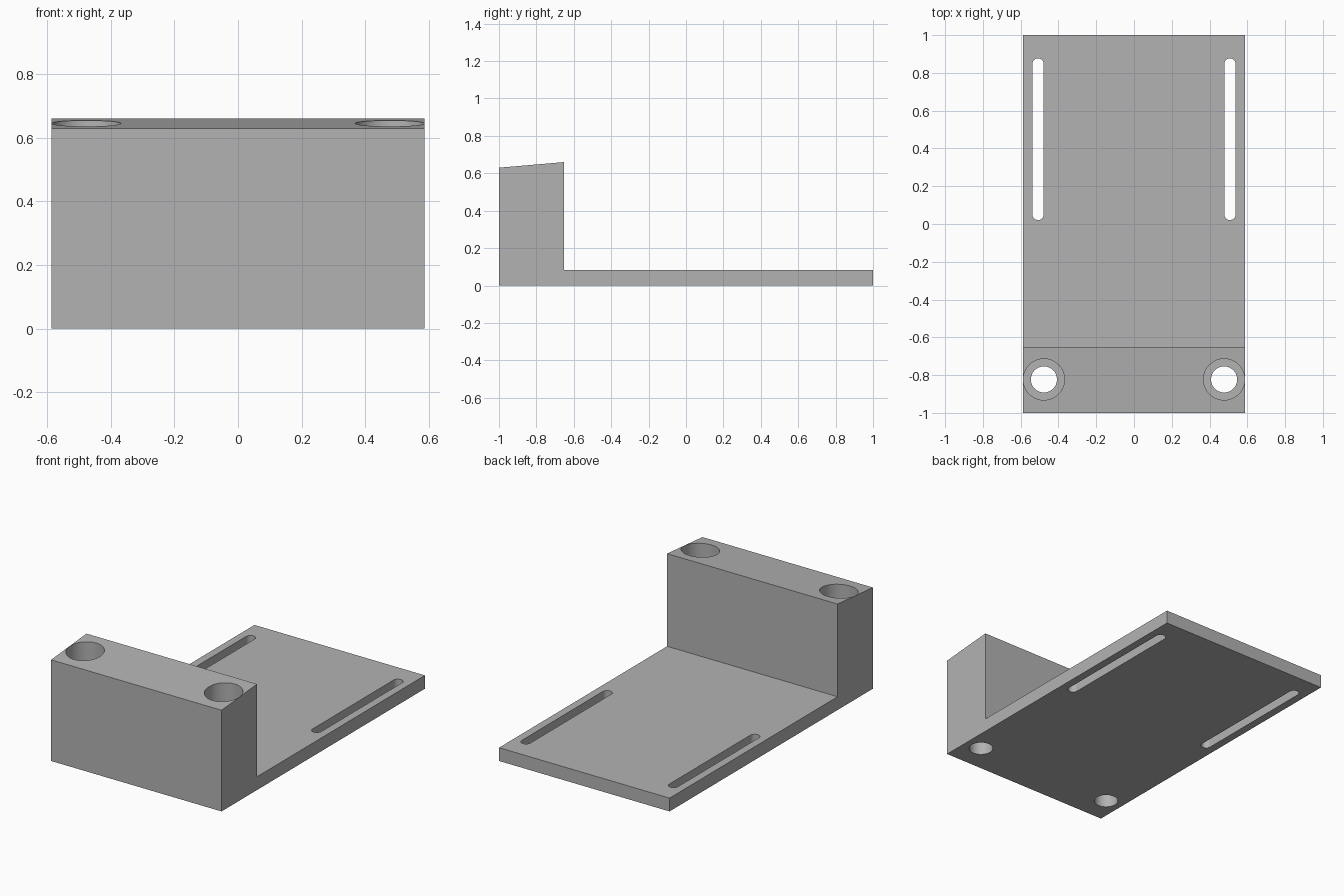
import bpy, bmesh, math
from mathutils import Vector

if "Cube" in bpy.data.objects:
    bpy.data.objects.remove(bpy.data.objects["Cube"])

W = 0.587  # half width

grey = bpy.data.materials.new("light grey")
grey.diffuse_color = (0.45, 0.45, 0.45, 1)
grey.use_nodes = True
grey.node_tree.nodes["Principled BSDF"].inputs["Base Color"].default_value = grey.diffuse_color


def prism(name, points, direction):
    """Extrude a closed outline of 3D points along a direction."""
    bm = bmesh.new()
    face = bm.faces.new([bm.verts.new(p) for p in points])
    ext = bmesh.ops.extrude_face_region(bm, geom=[face])
    verts = [g for g in ext["geom"] if isinstance(g, bmesh.types.BMVert)]
    bmesh.ops.translate(bm, verts=verts, vec=Vector(direction))
    bmesh.ops.recalc_face_normals(bm, faces=bm.faces)
    mesh = bpy.data.meshes.new(name)
    bm.to_mesh(mesh)
    bm.free()
    ob = bpy.data.objects.new(name, mesh)
    bpy.context.collection.objects.link(ob)
    return ob


def rounded(x, y0, y1, r, z, n=32):
    """Circle (y0 == y1) or slot outline running along y."""
    pts = []
    for cy, start in ((y1, 0), (y0, math.pi)):
        for i in range(n + (y0 != y1)):
            a = start + math.pi * i / n
            pts.append((x + r * math.cos(a), cy + r * math.sin(a), z))
    return pts


# L-shaped body with sloped block top
profile = [(-1, 0), (1, 0), (1, 0.083), (-0.652, 0.083), (-0.652, 0.66), (-1, 0.63)]
body = prism("mounting_bracket", [(-W, y, z) for y, z in profile], (2 * W, 0, 0))
body.data.materials.append(grey)

# Counterbored bolt holes and adjustment slots on both sides
cutters = []
for s in (-1, 1):
    cutters += [
        prism("counterbore_cutter", rounded(s * 0.477, -0.823, -0.823, 0.109, 0.2), (0, 0, 0.8)),
        prism("bolt_hole_cutter", rounded(s * 0.477, -0.823, -0.823, 0.069, -0.1), (0, 0, 0.5)),
        prism("slot_cutter", rounded(s * 0.508, 0.051, 0.847, 0.03, -0.1), (0, 0, 0.4)),
    ]

bpy.context.view_layer.objects.active = body
body.select_set(True)
for c in cutters:
    c.hide_render = True
    mod = body.modifiers.new("cut", "BOOLEAN")
    mod.operation = "DIFFERENCE"
    mod.solver = "EXACT"
    mod.object = c
    bpy.ops.object.modifier_apply(modifier=mod.name)
for c in cutters:
    bpy.data.objects.remove(c)

bpy.ops.object.shade_smooth_by_angle(angle=math.radians(30))
